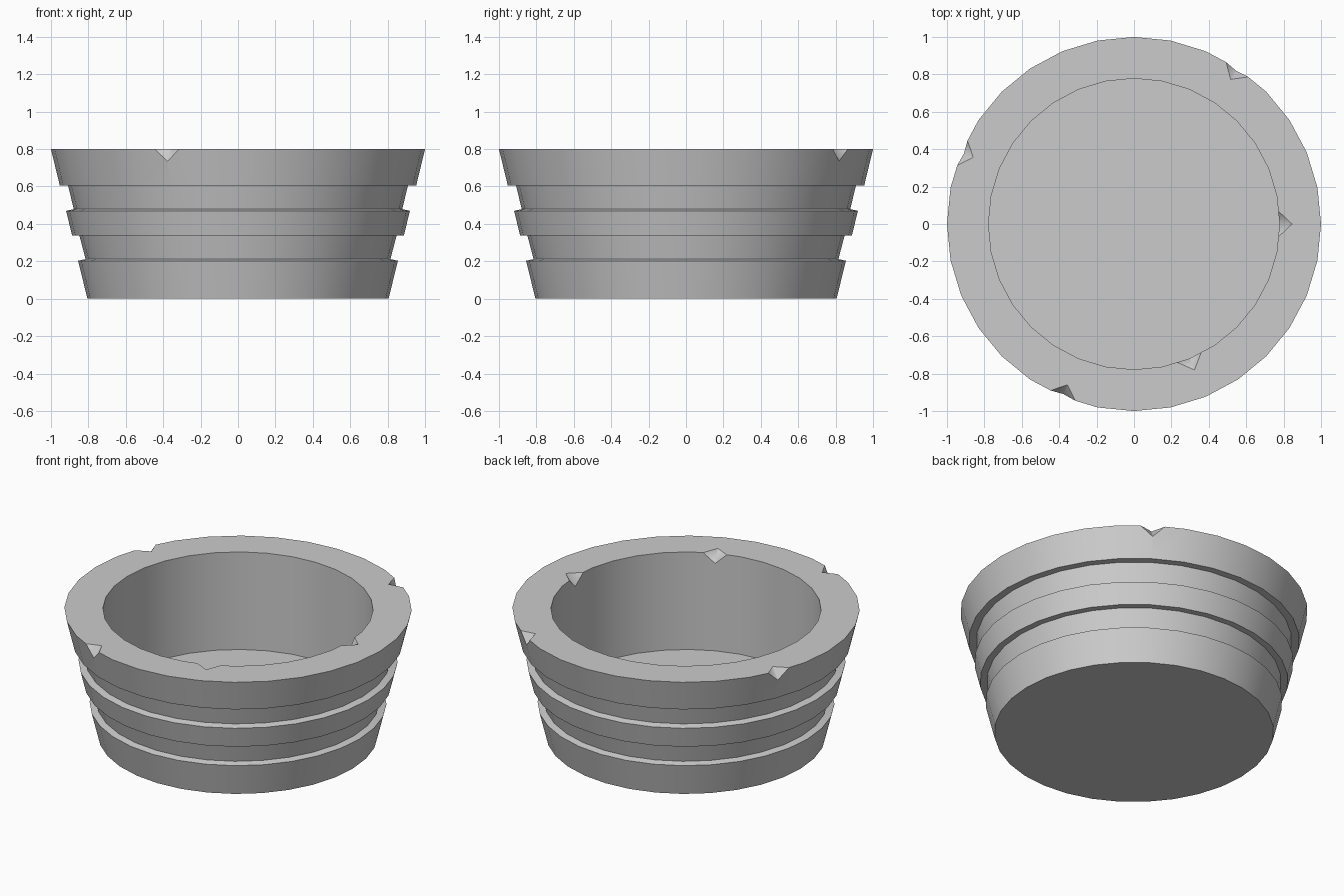
import bpy, bmesh
from math import cos, sin, radians
from mathutils import Vector, Matrix

cube = bpy.data.objects.get("Cube")
if cube:
    bpy.data.objects.remove(cube, do_unlink=True)

SIDES, TOP = 32, 0.8

stone = bpy.data.materials.new("plain_grey")
stone.use_nodes = True
GREY = (0.6, 0.6, 0.6, 1)
stone.diffuse_color = GREY
stone.node_tree.nodes["Principled BSDF"].inputs["Base Color"].default_value = GREY


def make_object(name, bm):
    bmesh.ops.recalc_face_normals(bm, faces=bm.faces)
    mesh = bpy.data.meshes.new(name)
    bm.to_mesh(mesh)
    bm.free()
    mesh.materials.append(stone)
    obj = bpy.data.objects.new(name, mesh)
    bpy.context.collection.objects.link(obj)
    return obj


# Bowl: (radius, height) from the base, up the grooved wall, over the rim, to the inner floor
profile = [(0.805, 0), (0.855, 0.203), (0.815, 0.212), (0.848, 0.338), (0.887, 0.338),
           (0.919, 0.47), (0.878, 0.479), (0.909, 0.606), (0.953, 0.606),
           (1, TOP), (0.778, TOP), (0.778, 0.18)]
bm = bmesh.new()
rings = []
for r, z in profile:
    angles = [radians(360 * i / SIDES) for i in range(SIDES)]
    rings.append([bm.verts.new((r * cos(a), r * sin(a), z)) for a in angles])
for low, high in zip(rings, rings[1:]):
    for i in range(SIDES):
        j = (i + 1) % SIDES
        bm.faces.new((low[i], low[j], high[j], high[i]))
bm.faces.new(rings[0])
bm.faces.new(rings[-1])
bowl = make_object("bowl", bm)


# Chips: wedges cut into the rim, each with a fold running from the rim down to the wall
def chip(bm, angle, r_apex, r_edge, r_wall):
    turn = Matrix.Rotation(radians(angle), 3, "Z")
    apex, wall = Vector((r_apex, 0, TOP)), Vector((r_wall, 0, 0.735))
    mid = (apex + wall) / 2
    corners = [apex + (apex - wall) / 2, wall + (wall - apex) / 2]
    for side in (-1, 1):
        corners.append(mid + 3 * (Vector((r_edge, 0.07 * side, TOP)) - mid))
    v = [bm.verts.new(turn @ c) for c in corners]
    for skip in range(4):
        bm.faces.new([v[k] for k in range(4) if k != skip])


bm = bmesh.new()
for angle in (56.25, 157.5, 247.5):
    chip(bm, angle, 0.93, 0.992, 0.985)
for angle in (0, -67.5):
    chip(bm, angle, 0.845, 0.771, 0.778)
cutter = make_object("chip_cutter", bm)
cutter.hide_render = True

cut = bowl.modifiers.new("chips", "BOOLEAN")
cut.operation = "DIFFERENCE"
cut.solver = "EXACT"
cut.object = cutter
bpy.context.view_layer.objects.active = bowl
bowl.select_set(True)
bpy.ops.object.modifier_apply(modifier=cut.name)
bpy.data.objects.remove(cutter, do_unlink=True)

# Smooth walls with sharp ledges; the fold inside each chip stays soft
bm = bmesh.new()
bm.from_mesh(bowl.data)
for f in bm.faces:
    f.smooth = True
for e in bm.edges:
    z_low, z_high = sorted(v.co.z for v in e.verts)
    fold = z_high > 0.79 and 0.7 < z_low < 0.79 and not e.is_convex
    e.smooth = fold or e.calc_face_angle(0) < radians(30)
bm.to_mesh(bowl.data)
bm.free()
